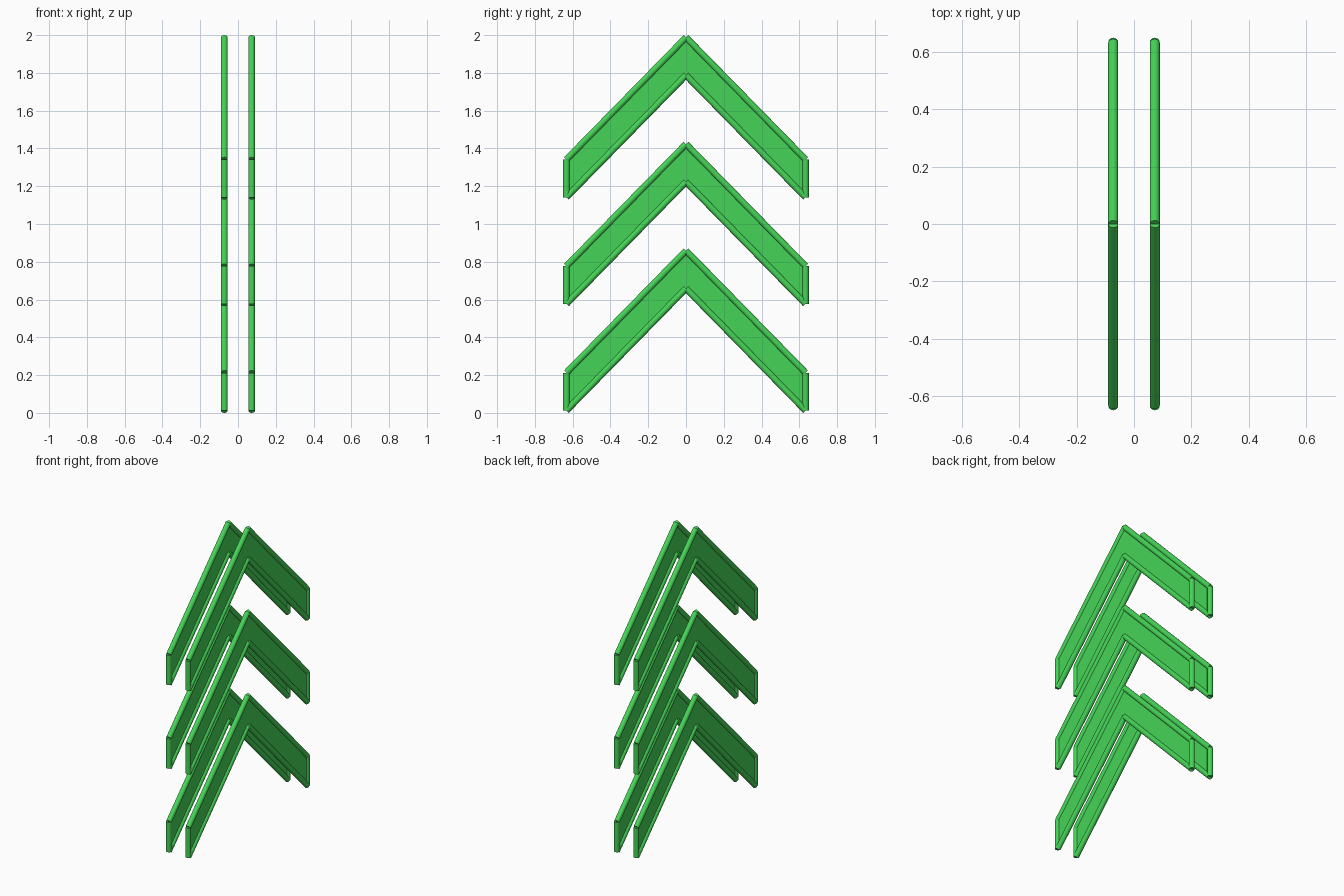
import bpy, bmesh, math
from mathutils import Vector

cube = bpy.data.objects.get("Cube")
if cube:
    bpy.data.objects.remove(cube, do_unlink=True)

green = bpy.data.materials.new("bright_green")
green.use_nodes = True
colour = (0.06, 0.66, 0.095, 1)
green.diffuse_color = colour
green.node_tree.nodes["Principled BSDF"].inputs["Base Color"].default_value = colour

RADIUS = 0.0175      # rim tube
PLATE = 0.012        # panel thickness
SIDE_X = 0.0725      # distance of each panel from the middle
HALF_Y = 0.633       # chevron half width
RISE = 0.6462        # height from arm end to apex
BAND = 0.20          # vertical height of the band
BASE_Z, STEP = 0.0124, 0.5645


def finish(bm, name, smooth):
    bmesh.ops.recalc_face_normals(bm, faces=bm.faces[:])
    mesh = bpy.data.meshes.new(name)
    bm.to_mesh(mesh)
    bm.free()
    mesh.materials.append(green)
    obj = bpy.data.objects.new(name, mesh)
    bpy.context.collection.objects.link(obj)
    if smooth:
        bpy.ops.object.select_all(action='DESELECT')
        obj.select_set(True)
        bpy.context.view_layer.objects.active = obj
        bpy.ops.object.shade_smooth_by_angle(angle=math.radians(40))


def chevron(x, z, label):
    # outline corners, from the front foot over the apex to the back foot
    yz = [(-HALF_Y, 0), (-HALF_Y, BAND), (0, RISE + BAND),
          (HALF_Y, BAND), (HALF_Y, 0), (0, RISE)]
    pts = [Vector((x, y, z + h)) for y, h in yz]

    # thin flat panel, one half per arm
    bm = bmesh.new()
    for ids in ((0, 1, 2, 5), (5, 2, 3, 4)):
        face = bm.faces.new([bm.verts.new(pts[i] - Vector((PLATE / 2, 0, 0))) for i in ids])
        out = bmesh.ops.extrude_face_region(bm, geom=[face], use_keep_orig=True)
        moved = [v for v in out["geom"] if isinstance(v, bmesh.types.BMVert)]
        bmesh.ops.translate(bm, verts=moved, vec=(PLATE, 0, 0))
    finish(bm, "chevron_panel_" + label, False)

    # round rim made of straight capped tubes
    bm = bmesh.new()
    for i, a in enumerate(pts):
        b = pts[(i + 1) % 6]
        out = bmesh.ops.create_cone(bm, cap_ends=True, segments=24, radius1=RADIUS,
                                    radius2=RADIUS, depth=(b - a).length)
        turn = (b - a).to_track_quat('Z', 'Y').to_matrix()
        bmesh.ops.rotate(bm, verts=out["verts"], cent=(0, 0, 0), matrix=turn)
        bmesh.ops.translate(bm, verts=out["verts"], vec=(a + b) / 2)
    finish(bm, "chevron_rim_" + label, True)


# three stacked chevrons on each side
for side, sx in (("left", 1), ("right", -1)):
    for n, level in enumerate(("lower", "middle", "upper")):
        chevron(sx * SIDE_X, BASE_Z + n * STEP, level + "_" + side)
